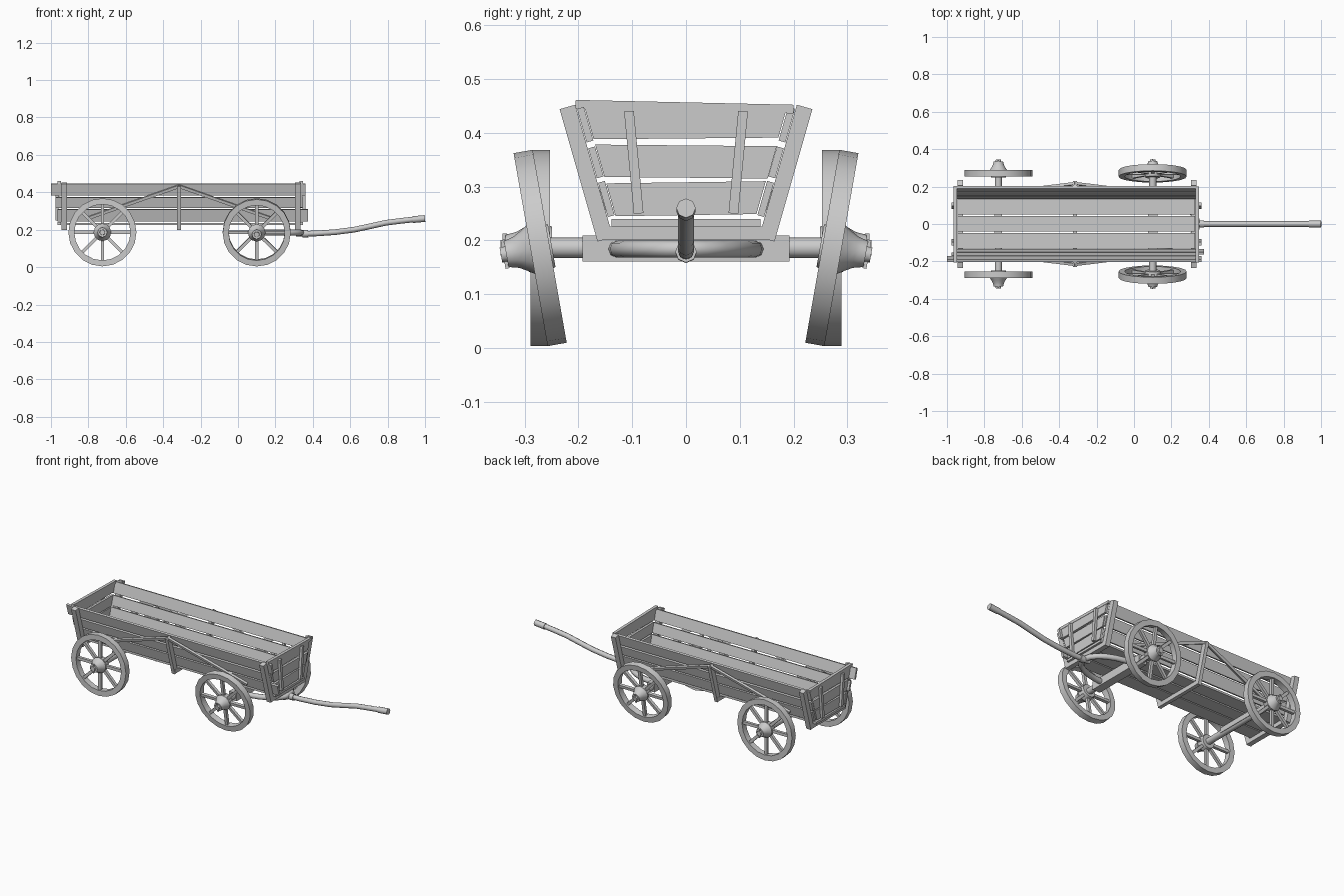
import bpy, bmesh, math
from mathutils import Vector, Matrix

if "Cube" in bpy.data.objects:
    bpy.data.objects.remove(bpy.data.objects["Cube"])


def finish(name, bm, smooth=False):
    bmesh.ops.recalc_face_normals(bm, faces=bm.faces)
    me = bpy.data.meshes.new(name)
    bm.to_mesh(me)
    bm.free()
    ob = bpy.data.objects.new(name, me)
    bpy.context.collection.objects.link(ob)
    if smooth:
        bpy.ops.object.select_all(action='DESELECT')
        ob.select_set(True)
        bpy.context.view_layer.objects.active = ob
        bpy.ops.object.shade_smooth_by_angle(angle=math.radians(30))
    return ob


def add_beam(bm, p0, p1, width, thick, up):
    # width runs along "up", thickness across it
    p0, p1 = Vector(p0), Vector(p1)
    d = (p1 - p0).normalized()
    side = Vector(up).cross(d).normalized()
    up = d.cross(side)
    m = Matrix((d * (p1 - p0).length, side * thick, up * width)).transposed().to_4x4()
    m.translation = (p0 + p1) / 2
    bmesh.ops.create_cube(bm, size=1, matrix=m)


def beam(name, *args):
    bm = bmesh.new()
    add_beam(bm, *args)
    return finish(name, bm)


def lathe(bm, profile, sides, closed=False):
    # profile points are (y, radius), turned round the y axis
    rings = [[bm.verts.new((r * math.cos(a), y, r * math.sin(a)))
              for a in (2 * math.pi * i / sides for i in range(sides))] for y, r in profile]
    pairs = list(zip(rings, rings[1:])) + ([(rings[-1], rings[0])] if closed else [])
    for a, b in pairs:
        for i in range(sides):
            j = (i + 1) % sides
            bm.faces.new((a[i], a[j], b[j], b[i]))
    if not closed:
        bm.faces.new(rings[0])
        bm.faces.new(rings[-1])


def tube(name, pts, radius):
    cu = bpy.data.curves.new(name, 'CURVE')
    cu.dimensions = '3D'
    cu.bevel_depth, cu.bevel_resolution, cu.use_fill_caps = radius, 2, True
    sp = cu.splines.new('POLY')
    sp.points.add(len(pts) - 1)
    for p, co in zip(sp.points, pts):
        p.co = (*co, 1)
    ob = bpy.data.objects.new(name, cu)
    bpy.context.collection.objects.link(ob)


AXLE_Z, REAR_X, FRONT_X, MID_X = 0.186, -0.725, 0.10, -0.315


# wheels: rim, spokes, hub; the front pair leans outward at the top
def wheel(name, x, s, camber):
    m = (Matrix.Translation((x, s * 0.271, AXLE_Z))
         @ Matrix.Rotation(0 if s > 0 else math.pi, 4, 'Z') @ Matrix.Rotation(-camber, 4, 'X'))
    bm = bmesh.new()
    lathe(bm, [(-0.018, 0.182), (0.018, 0.182), (0.018, 0.15), (-0.018, 0.15)], 20, True)
    finish(name + "_rim", bm, True).matrix_world = m
    bm = bmesh.new()
    for i in range(8):
        a = i * math.pi / 4
        d = Vector((math.cos(a), 0, math.sin(a)))
        add_beam(bm, d * 0.03, d * 0.155, 0.017, 0.017, (0, 1, 0))
    finish(name + "_spokes", bm).matrix_world = m
    bm = bmesh.new()
    lathe(bm, [(-0.022, 0.04), (0.016, 0.047), (0.03, 0.038), (0.044, 0.03), (0.054, 0.027),
               (0.064, 0.025), (0.064, 0.015), (0.074, 0.014)], 12)
    finish(name + "_hub", bm, True).matrix_world = m
    # linch pin through the axle end
    bm = bmesh.new()
    add_beam(bm, (0, 0.066, -0.027), (0, 0.066, 0.027), 0.008, 0.008, (0, 1, 0))
    finish(name + "_pin", bm).matrix_world = m


for s, side in ((-1, "near"), (1, "far")):
    wheel("rear_wheel_" + side, REAR_X, s, 0)
    wheel("front_wheel_" + side, FRONT_X, s, math.radians(10))

# axles and bolsters
for x, n in ((REAR_X, "rear"), (FRONT_X, "front")):
    bm = bmesh.new()
    lathe(bm, [(-0.265, 0.019), (0.265, 0.019)], 12)
    finish(n + "_axle", bm, True).location = (x, 0, AXLE_Z)
beam("front_bolster", (FRONT_X, -0.192, 0.185), (FRONT_X, 0.192, 0.185), 0.048, 0.05, (0, 0, 1))
beam("rear_bolster", (REAR_X, -0.13, 0.193), (REAR_X, 0.13, 0.193), 0.03, 0.04, (0, 0, 1))

# floor boards and cross beams beneath them
for y0, y1 in ((-0.132, -0.048), (-0.04, 0.042), (0.052, 0.134)):
    beam("floor_board", (-0.945, (y0 + y1) / 2, 0.231), (0.325, (y0 + y1) / 2, 0.231),
         0.012, y1 - y0, (0, 0, 1))
for x, w in ((-0.93, 0.03), (MID_X, 0.022), (0.32, 0.03)):
    beam("cross_beam", (x, -0.165, 0.213), (x, 0.165, 0.213), 0.025, w, (0, 0, 1))

# sloping sides: boards, stakes and braces
for s in (-1, 1):
    up = (0, s * 0.275, 0.96)
    ends = ((-0.965, 0.375), (-0.975, 0.335), (-1.0, 0.36)) if s < 0 else \
           ((-0.955, 0.33), (-0.96, 0.34), (-0.965, 0.335))
    for (x0, x1), z, w in zip(ends, (0.277, 0.345, 0.415), (0.066, 0.058, 0.065)):
        y = s * (0.126 + 0.285 * (z - 0.2))
        beam("side_board", (x0, y, z), (x1, y, z), w, 0.013, up)
    for x, w in ((-0.93, 0.03), (MID_X, 0.02), (0.32, 0.03)):
        top = 0.448 if w > 0.02 else 0.435
        beam("side_stake", (x, s * 0.15, 0.202), (x, s * (0.15 + 0.286 * (top - 0.202)), top),
             w, 0.03, (1, 0, 0))
    for x in (-0.80, 0.17):
        beam("side_brace", (MID_X, s * 0.216, 0.432), (x, s * 0.157, 0.262), 0.016, 0.014, up)

# end panels: tapering boards, top rail and two cleats
for x, o, n in ((0.338, 1, "front"), (-0.955, -1, "rear")):
    for z0, z1, skew in ((0.245, 0.306, 0.004), (0.318, 0.378, -0.003), (0.388, 0.445, 0.003)):
        bm = bmesh.new()
        a, b = (0.118 + 0.285 * (z - 0.2) for z in (z0, z1))
        f = bm.faces.new([bm.verts.new((x - 0.007, y, z)) for y, z in
                          ((-a, z0), (a, z0 + skew), (b, z1 + skew), (-b, z1))])
        r = bmesh.ops.extrude_face_region(bm, geom=[f])
        vs = [v for v in r["geom"] if isinstance(v, bmesh.types.BMVert)]
        bmesh.ops.translate(bm, vec=(0.014, 0, 0), verts=vs)
        finish(n + "_end_board", bm)
    beam(n + "_top_rail", (x, -0.205, 0.453), (x, 0.2, 0.444), 0.016, 0.018, (0, 0, 1))
    beam(n + "_sill", (x, -0.138, 0.233), (x, 0.138, 0.233), 0.014, 0.018, (0, 0, 1))
    for s in (-1, 1):
        cx = x + o * 0.014
        beam(n + "_cleat", (cx, s * 0.088, 0.25), (cx, s * 0.106, 0.44), 0.016, 0.018, (1, 0, 0))

# bowed fork joining the front axle to the drawbar
bow = [(FRONT_X + 0.24 * math.sin(t), -0.13 * math.cos(t), 0.184)
       for t in (math.pi * i / 12 for i in range(13))]
tube("drawbar_fork", bow, 0.016)

# drawbar with socket collar and handle grip
tube("drawbar", [(0.31, 0, 0.178), (0.42, 0, 0.18), (0.52, 0, 0.187), (0.62, 0, 0.2), (0.71, 0, 0.219),
                 (0.79, 0, 0.237), (0.87, 0, 0.247), (0.94, 0, 0.255), (0.99, 0, 0.259)], 0.015)
tube("socket_collar", [(0.345, 0, 0.178), (0.375, 0, 0.179)], 0.02)
tube("handle_end", [(0.935, 0, 0.254), (1.0, 0, 0.26)], 0.018)
